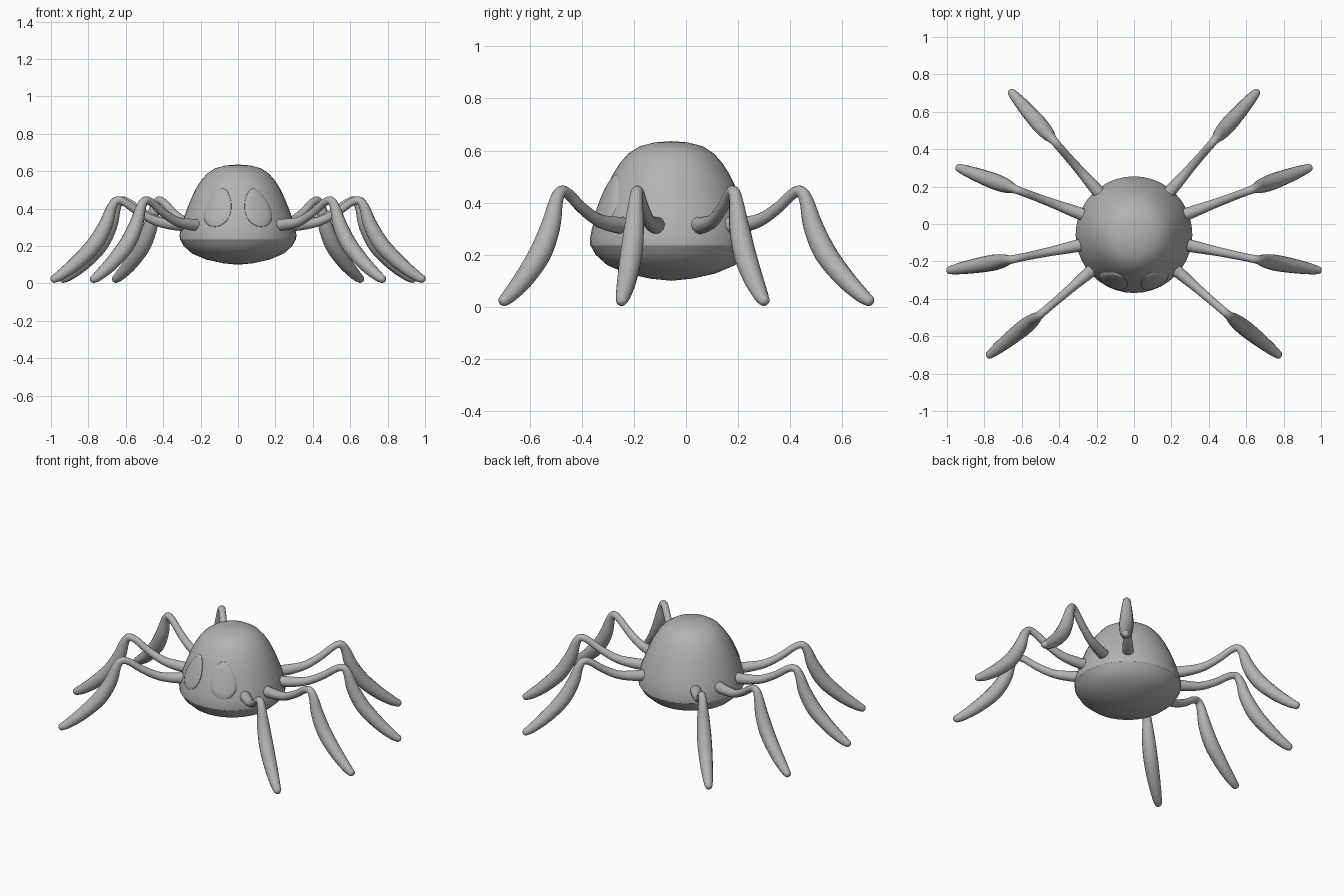
import bpy, bmesh, math
from mathutils import Vector

if "Cube" in bpy.data.objects:
    bpy.data.objects.remove(bpy.data.objects["Cube"])

grey = bpy.data.materials.new("plain grey")
grey.diffuse_color = (0.45, 0.45, 0.45, 1)
grey.use_nodes = True
grey.node_tree.nodes["Principled BSDF"].inputs["Base Color"].default_value = grey.diffuse_color

CENTRE_Y = -0.057
# body outline as (radius, height), bottom to top
PROFILE = [(0.08, 0.108), (0.17, 0.128), (0.245, 0.160), (0.29, 0.200), (0.305, 0.228),
           (0.311, 0.236), (0.312, 0.262), (0.303, 0.305), (0.289, 0.355), (0.270, 0.405),
           (0.250, 0.455), (0.226, 0.505), (0.198, 0.550), (0.165, 0.588), (0.122, 0.616),
           (0.065, 0.631)]


def finish(bm, name, angle=40):
    bmesh.ops.recalc_face_normals(bm, faces=bm.faces)
    me = bpy.data.meshes.new(name)
    bm.to_mesh(me)
    bm.free()
    me.materials.append(grey)
    ob = bpy.data.objects.new(name, me)
    bpy.context.collection.objects.link(ob)
    bpy.ops.object.select_all(action='DESELECT')
    ob.select_set(True)
    bpy.context.view_layer.objects.active = ob
    bpy.ops.object.shade_smooth_by_angle(angle=math.radians(angle))
    return ob


def bridge(bm, a, b):
    n = len(a)
    for i in range(n):
        bm.faces.new((a[i], a[(i + 1) % n], b[(i + 1) % n], b[i]))


def fan(bm, ring, tip):
    v = bm.verts.new(tip)
    for i in range(len(ring)):
        bm.faces.new((ring[i], ring[(i + 1) % len(ring)], v))


def skin(name, rings, first, last, angle=40):
    bm = bmesh.new()
    vr = [[bm.verts.new(p) for p in r] for r in rings]
    for a, b in zip(vr, vr[1:]):
        bridge(bm, a, b)
    if first is not None:
        fan(bm, vr[0], first)
    fan(bm, vr[-1], last)
    return finish(bm, name, angle)


def circle(r, z, n=40):
    return [(r * math.cos(2 * math.pi * i / n), CENTRE_Y + r * math.sin(2 * math.pi * i / n), z)
            for i in range(n)]


# domed body with a bowl underneath and a crisp rim
skin("body", [circle(r, z) for r, z in PROFILE], (0, CENTRE_Y, 0.1), (0, CENTRE_Y, 0.636), 25)


def body_radius(z):
    for (r0, z0), (r1, z1) in zip(PROFILE, PROFILE[1:]):
        if z0 <= z <= z1:
            return r0 + (r1 - r0) * (z - z0) / (z1 - z0)
    return 0.1


def on_body(x, z, lift):
    r = body_radius(z) + lift
    return (x, CENTRE_Y - math.sqrt(r * r - x * x), z)


# leaning teardrop eyes, slightly raised from the body
def eye_ring(side, scale, lift):
    pts = []
    for i in range(32):
        a = 2 * math.pi * i / 32
        s, c = math.sin(a), math.cos(a)
        x = 0.104 + scale * (-0.022 * s + 0.070 * (1 - 0.25 * s) * c)
        pts.append(on_body(side * x, 0.405 + scale * 0.104 * s, lift))
    return pts


for side, label in ((-1, "left"), (1, "right")):
    rings = [eye_ring(side, k, h) for k, h in
             ((1.0, -0.006), (0.97, 0.005), (0.88, 0.009), (0.6, 0.009), (0.3, 0.009))]
    skin(label + "_eye", rings, None, on_body(side * 0.104, 0.405, 0.009))

# leg shape: (position: 0 hip, 1 knee, 2 tip; height; radius)
LEG = [(0.0, 0.312, 0.034), (0.2, 0.316, 0.031), (0.45, 0.333, 0.025), (0.7, 0.380, 0.022),
       (0.9, 0.432, 0.021), (1.02, 0.443, 0.022), (1.1, 0.405, 0.027), (1.19, 0.310, 0.038),
       (1.36, 0.205, 0.043), (1.62, 0.110, 0.038), (1.85, 0.046, 0.029), (1.95, 0.025, 0.022)]


def spline(p, t):
    i = min(int(t), len(p) - 2)
    f = t - i
    a, b, c, d = p[max(i - 1, 0)], p[i], p[i + 1], p[min(i + 2, len(p) - 1)]
    return (b * 2 + (c - a) * f + (a * 2 - b * 5 + c * 4 - d) * f * f
            + (b * 3 - a - c * 3 + d) * f ** 3) * 0.5


def leg(name, side, hip, knee, tip):
    hip, knee, tip = (Vector((side * x, y)) for x, y in (hip, knee, tip))
    pts = []
    for t, z, r in LEG:
        q = hip.lerp(knee, t) if t < 1 else knee.lerp(tip, t - 1)
        pts.append(Vector((q.x, q.y, z, r)))
    path = [spline(pts, k / 4) for k in range(4 * (len(pts) - 1) + 1)]
    across = Vector((-(tip - hip).y, (tip - hip).x, 0)).normalized()
    rings = []
    for k, p in enumerate(path):
        d = (path[min(k + 1, len(path) - 1)] - path[max(k - 1, 0)]).xyz.normalized()
        up = d.cross(across).normalized()
        rings.append([p.xyz + p.w * (across * math.cos(2 * math.pi * j / 14)
                                     + up * math.sin(2 * math.pi * j / 14)) for j in range(14)])
    # rounded foot
    c = path[-1].xyz
    for s in (0.4, 0.75):
        rings.append([c + (v - c) * math.sqrt(1 - s * s) + d * 0.022 * s for v in rings[len(path) - 1]])
    skin(name, rings, path[0].xyz, c + d * 0.022, 60)


LEGS = {"front_leg": ((0.20, -0.225), (0.49, -0.475), (0.785, -0.71)),
        "middle_front_leg": ((0.27, -0.11), (0.64, -0.187), (1.0, -0.25)),
        "middle_back_leg": ((0.26, 0.045), (0.62, 0.18), (0.95, 0.305)),
        "back_leg": ((0.18, 0.16), (0.42, 0.435), (0.665, 0.715))}
for name, (hip, knee, tip) in LEGS.items():
    for side, label in ((-1, "left_"), (1, "right_")):
        leg(label + name, side, hip, knee, tip)
